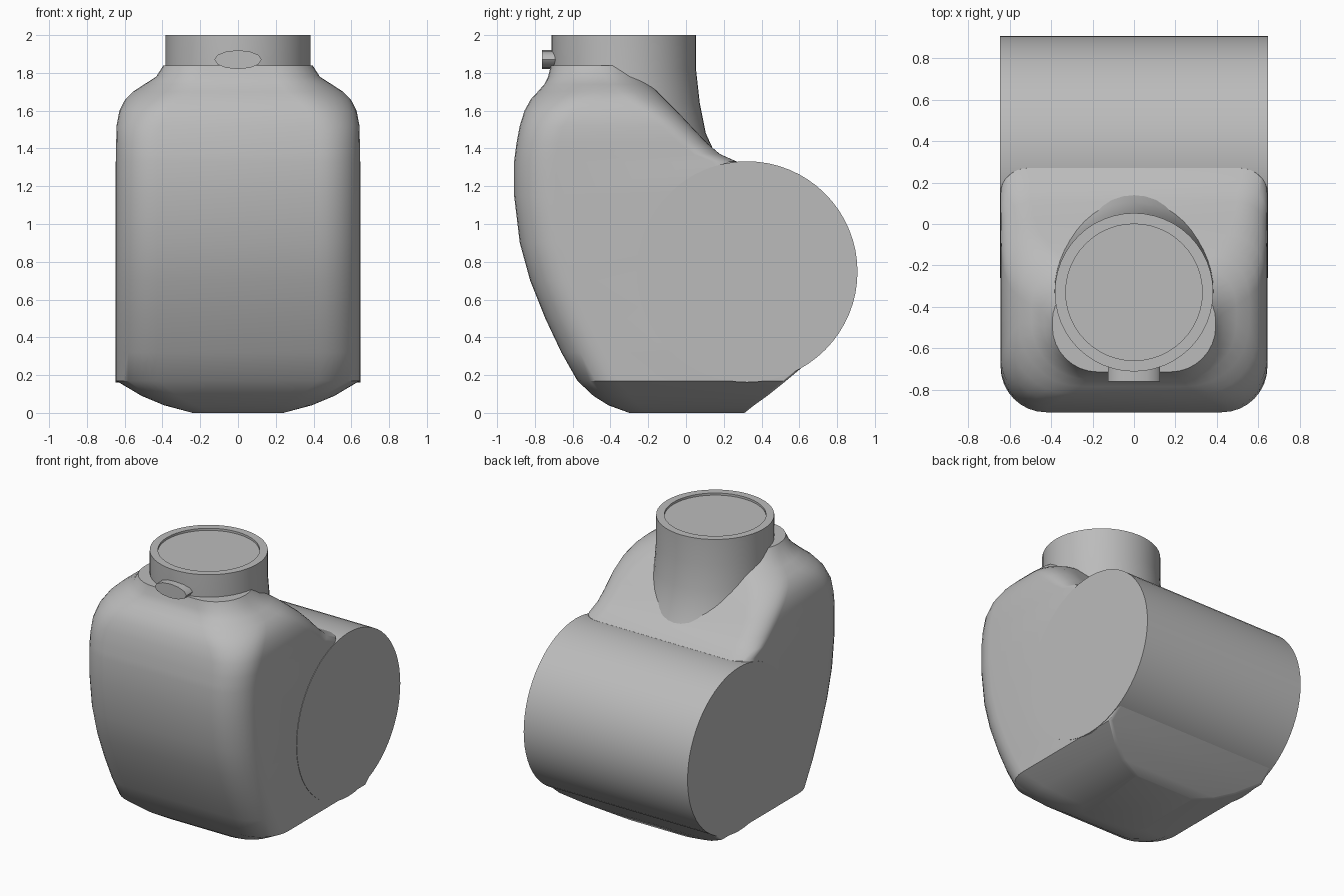
import bpy, bmesh, math
from mathutils import Matrix, Vector

cube = bpy.data.objects.get("Cube")
if cube:
    bpy.data.objects.remove(cube, do_unlink=True)

grey = bpy.data.materials.new("plain grey")
grey.use_nodes = True
grey.diffuse_color = (0.5, 0.5, 0.5, 1)
grey.node_tree.nodes["Principled BSDF"].inputs["Base Color"].default_value = grey.diffuse_color


def finish(name, bm, angle=35):
    bmesh.ops.recalc_face_normals(bm, faces=bm.faces)
    mesh = bpy.data.meshes.new(name)
    bm.to_mesh(mesh)
    bm.free()
    mesh.materials.append(grey)
    obj = bpy.data.objects.new(name, mesh)
    bpy.context.collection.objects.link(obj)
    bpy.ops.object.select_all(action='DESELECT')
    obj.select_set(True)
    bpy.context.view_layer.objects.active = obj
    bpy.ops.object.shade_smooth_by_angle(angle=math.radians(angle))
    return obj


def loft(name, rings, angle=35):
    """Skin a stack of closed rings and cap both ends."""
    bm = bmesh.new()
    loops = [[bm.verts.new(p) for p in ring] for ring in rings]
    n = len(loops[0])
    for a, b in zip(loops, loops[1:]):
        for i in range(n):
            j = (i + 1) % n
            bm.faces.new((a[i], a[j], b[j], b[i]))
    bm.faces.new(loops[0][::-1])
    bm.faces.new(loops[-1])
    return finish(name, bm, angle)


def rounded_ring(z, w, front, back, rf, rb, steps=8):
    """Rounded rectangle with separate front and back corner radii."""
    pts = []
    for sx, y, r, start in ((1, back, rb, 0), (-1, back, rb, 90),
                            (-1, front, rf, 180), (1, front, rf, 270)):
        cx = sx * (w - r)
        cy = y - r if y == back else y + r
        for k in range(steps + 1):
            a = math.radians(start + 90 * k / steps)
            pts.append((cx + r * math.cos(a), cy + r * math.sin(a), z))
    return pts


def circle_ring(z, cy, r, n=48):
    return [(r * math.cos(math.tau * i / n), cy + r * math.sin(math.tau * i / n), z)
            for i in range(n)]


# Main housing: height, half width, front, back, front radius, back radius
sections = [
    (0.0, 0.24, -0.30, 0.31, 0.10, 0.02),
    (0.04, 0.39, -0.41, 0.36, 0.16, 0.02),
    (0.09, 0.51, -0.49, 0.43, 0.19, 0.02),
    (0.17, 0.645, -0.575, 0.53, 0.22, 0.02),
    (0.32, 0.645, -0.66, 0.71, 0.22, 0.02),
    (0.50, 0.645, -0.745, 0.60, 0.22, 0.02),
    (0.70, 0.645, -0.825, 0.40, 0.22, 0.02),
    (0.90, 0.645, -0.88, 0.30, 0.22, 0.03),
    (1.15, 0.645, -0.91, 0.30, 0.22, 0.06),
    (1.33, 0.645, -0.91, 0.27, 0.22, 0.13),
    (1.37, 0.645, -0.905, 0.18, 0.22, 0.14),
    (1.43, 0.645, -0.897, 0.11, 0.22, 0.15),
    (1.52, 0.643, -0.88, 0.025, 0.23, 0.16),
    (1.60, 0.628, -0.855, -0.05, 0.26, 0.18),
    (1.66, 0.597, -0.822, -0.11, 0.29, 0.20),
    (1.70, 0.557, -0.785, -0.15, 0.30, 0.20),
    (1.74, 0.495, -0.75, -0.195, 0.27, 0.20),
    (1.78, 0.433, -0.73, -0.23, 0.24, 0.20),
    (1.84, 0.395, -0.715, -0.27, 0.22, 0.20),
]
loft("housing", [rounded_ring(*s) for s in sections], 40)

# Neck with a flared back, raised rim and shallow recessed disc
neck = [(1.36, -0.26, 0.42), (1.48, -0.29, 0.395), (1.64, -0.315, 0.388),
        (1.82, -0.33, 0.383), (2.0, -0.33, 0.383), (2.0, -0.33, 0.33),
        (1.985, -0.33, 0.33)]
loft("neck", [circle_ring(*s) for s in neck])

# Sideways drum at the back
bm = bmesh.new()
bmesh.ops.create_cone(bm, cap_ends=True, segments=64, radius1=0.585, radius2=0.585,
                      depth=1.296, matrix=Matrix.Translation((0, 0.323, 0.747))
                      @ Matrix.Rotation(math.pi / 2, 4, 'Y'))
finish("rear_drum", bm)

# Small oval button on the neck
bm = bmesh.new()
bmesh.ops.create_cone(bm, cap_ends=True, segments=12, radius1=1, radius2=1, depth=0.1,
                      matrix=Matrix.Translation((0, -0.712, 1.87))
                      @ Matrix.Diagonal((0.125, 1, 0.05, 1))
                      @ Matrix.Rotation(math.pi / 2, 4, 'X'))
finish("neck_button", bm)
